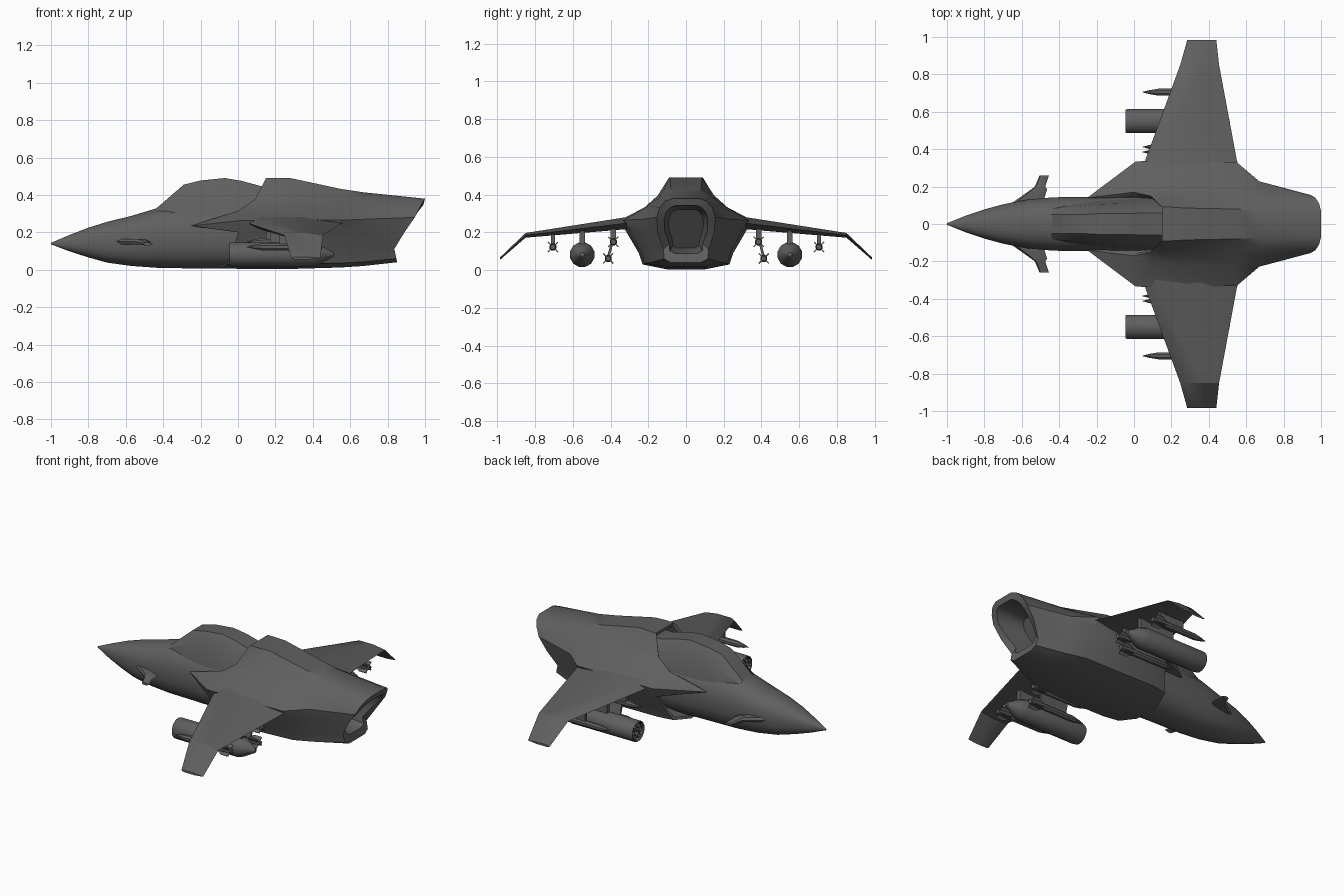
import bpy, bmesh, math
from mathutils import Vector

if "Cube" in bpy.data.objects:
    bpy.data.objects.remove(bpy.data.objects["Cube"])

grey = bpy.data.materials.new("dark_grey")
grey.diffuse_color = (0.115, 0.115, 0.115, 1)
grey.use_nodes = True
grey.node_tree.nodes["Principled BSDF"].inputs["Base Color"].default_value = grey.diffuse_color


def finish(name, bm):
    bmesh.ops.remove_doubles(bm, verts=bm.verts, dist=0.0002)
    bmesh.ops.recalc_face_normals(bm, faces=bm.faces)
    me = bpy.data.meshes.new(name)
    bm.to_mesh(me)
    bm.free()
    me.materials.append(grey)
    ob = bpy.data.objects.new(name, me)
    bpy.context.collection.objects.link(ob)
    return ob


def loft(name, rings, cap_start=True, cap_end=True):
    """Skin a list of equal-sized closed rings of points."""
    bm = bmesh.new()
    vs = [[bm.verts.new(p) for p in r] for r in rings]
    n = len(rings[0])
    for a, b in zip(vs, vs[1:]):
        for i in range(n):
            j = (i + 1) % n
            bm.faces.new((a[i], a[j], b[j], b[i]))
    if cap_start:
        bm.faces.new(vs[0])
    if cap_end:
        bm.faces.new(vs[-1])
    return finish(name, bm)


def mirror_ring(half):
    return list(half) + [(x, -y, z) for x, y, z in reversed(half)]


def shrink(ring, k, dx, zc):
    return [(x + dx, y * k, zc + (z - zc) * k) for x, y, z in ring]


def lathe(name, prof, y, z, seg=12):
    """Revolve (x, radius) points about an axis along x."""
    return loft(name, [[(x, y + max(r, .001) * math.cos(2 * math.pi * (i + .5) / seg),
                         z + max(r, .001) * math.sin(2 * math.pi * (i + .5) / seg))
                        for i in range(seg)] for x, r in prof])


def slab(name, outline, side, y0, z0, y1, z1):
    """Fin: (x, y) style outlines pushed between two edges given as thickness pairs."""
    return loft(name, [[(x, y0 * side, z0) for x in outline], [(x, y1 * side, z1) for x in outline]])


# Nose and inner fuselage: rounded sections (x, half width, bottom, top)
nose = [(-1, .004, .136, .144), (-.9, .045, .098, .186), (-.8, .079, .066, .225),
        (-.7, .107, .038, .256), (-.57, .132, .02, .288), (-.43, .145, .01, .33),
        (-.25, .147, .007, .34), (0, .165, .008, .345), (.2, .15, .01, .345)]


def oval(x, w, zb, zt, seg=16):
    pts = []
    for i in range(seg):
        a = 2 * math.pi * (i + .5) / seg
        c, s = math.cos(a), math.sin(a)
        c, s = (math.copysign(abs(v) ** .8, v) for v in (c, s))
        pts.append((x, w * c, (zb + zt) / 2 + (zt - zb) / 2 * s * 1.015))
    return pts


loft("nose_fuselage", [oval(*s) for s in nose])

# Canopy: (x, base half width, mid width, mid z, top width, top z)
canopy = [(-.44, .09, .08, .31, .05, .325), (-.29, .115, .095, .39, .05, .455),
          (-.2, .125, .105, .40, .055, .477), (-.07, .135, .11, .41, .055, .49),
          (.02, .14, .11, .40, .058, .475), (.13, .14, .11, .39, .06, .445),
          (.3, .13, .10, .39, .06, .44)]
loft("canopy", [mirror_ring([(x, b, .27), (x, m, zm), (x, t, zt)])
                for x, b, m, zm, t, zt in canopy])

# Main body shell: intake lips, shoulders, spine and slanted exhaust
front = [(-.1, .09, .006), (-.06, .21, .03), (-.03, .24, .085), (0, .30, .20),
         (-.25, .14, .235), (0, .17, .315), (.09, .15, .375), (.15, .09, .49)]
second = [(.02, .1, .005), (.04, .23, .032), (.05, .25, .09), (.06, .32, .21),
          (.01, .335, .262), (.1, .2, .33), (.15, .15, .39), (.2, .09, .49)]
middle = {
    .28: [(.1, .004), (.23, .03), (.25, .09), (.32, .21), (.34, .27), (.22, .332), (.15, .395), (.085, .49)],
    .55: [(.1, .012), (.22, .036), (.24, .1), (.3, .215), (.33, .265), (.22, .33), (.14, .385), (.08, .432)],
    .67: [(.1, .02), (.18, .042), (.2, .11), (.222, .21), (.228, .27), (.18, .34), (.12, .385), (.07, .414)],
}
rear = [(.85, .08, .04), (.847, .115, .06), (.835, .12, .11), (.89, .15, .2),
        (.945, .155, .28), (.97, .14, .33), (.99, .11, .365), (1.0, .07, .38)]
rings = [shrink(front, .82, .15, .2), shrink(front, .93, .005, .2), front, second]
rings += [[(x, y, z) for y, z in half] for x, half in middle.items()]
rings += [rear, shrink(rear, .75, -.01, .235), shrink(rear, .6, -.2, .235)]
loft("body_shell", [mirror_ring(r) for r in rings])

# Wing sections: (y, leading x, trailing x, top z, bottom z)
wing = [(.2, .03, .6, .3, .225), (.34, .06, .55, .277, .215), (.85, .247, .455, .197, .172),
        (.985, .285, .44, .068, .055)]
# Canard sections, same layout
canard = [(.1, -.67, -.49, .165, .135), (.185, -.55, -.465, .165, .135),
          (.2, -.53, -.475, .16, .135), (.26, -.505, -.455, .145, .13)]


def foil(s, side):
    y, a, b, t, u = s
    m = (t + u) / 2
    return [(a, y * side, m), (a + .12 * (b - a), y * side, t), (a + .6 * (b - a), y * side, t),
            (b, y * side, m), (a + .6 * (b - a), y * side, u), (a + .12 * (b - a), y * side, u)]


def block(name, x0, x1, y0, y1, z0, z1, t):
    """Thin pylon from (y0, z0) up to (y1, z1)."""
    return loft(name, [[(x0, y - t, z), (x0, y + t, z), (x1, y + t, z), (x1, y - t, z)]
                       for y, z in ((y0, z0), (y1, z1))])


def missile(name, y, z):
    lathe(name, [(.045, 0), (.08, .011), (.13, .02), (.4, .02), (.45, .014), (.45, 0)], y, z, 8)
    # Four tail fins set in an X
    for k in range(4):
        a = math.pi / 4 + k * math.pi / 2
        dy, dz = math.cos(a), math.sin(a)
        oy, oz = -dz * .003, dy * .003
        loft(name + "_fin", [[(x, y + dy * r + oy * s, z + dz * r + oz * s)
                              for x, r in ((.34, .012), (.39, .038), (.44, .038), (.44, .012))]
                             for s in (-1, 1)])


for side, tag in ((1, "left"), (-1, "right")):
    loft(tag + "_wing", [foil(s, side) for s in wing])
    loft(tag + "_canard", [foil(s, side) for s in canard])

    # Rocket pod with recessed front and launch tubes
    py, pz = .55 * side, .082
    lathe(tag + "_rocket_pod", [(-.005, 0), (-.005, .056), (-.04, .058), (-.045, .064), (-.03, .067),
                                (.40, .067), (.44, .052), (.51, .012), (.512, 0)], py, pz, 12)
    for k in range(6):
        a = k * math.pi / 3
        lathe(tag + "_launch_tube", [(-.008, 0), (-.008, .012), (-.035, .013), (-.035, .017), (0, .017)],
              py + .037 * math.cos(a), pz + .037 * math.sin(a), 8)
    block(tag + "_pod_pylon", .17, .42, py, py, .13, .225, .014)

    # Missiles and their pylons
    missile(tag + "_outer_missile", .705 * side, .122)
    block(tag + "_outer_pylon", .22, .4, .705 * side, .705 * side, .13, .2, .01)
    missile(tag + "_inner_upper_missile", .385 * side, .15)
    block(tag + "_inner_pylon", .15, .4, .385 * side, .385 * side, .155, .23, .014)
    missile(tag + "_inner_lower_missile", .412 * side, .062)
    block(tag + "_inner_lower_pylon", .18, .38, .412 * side, .39 * side, .07, .15, .007)

# Soft shading with crisp creases
bpy.ops.object.select_all(action='SELECT')
bpy.context.view_layer.objects.active = bpy.data.objects["body_shell"]
bpy.ops.object.shade_smooth_by_angle(angle=math.radians(30))
